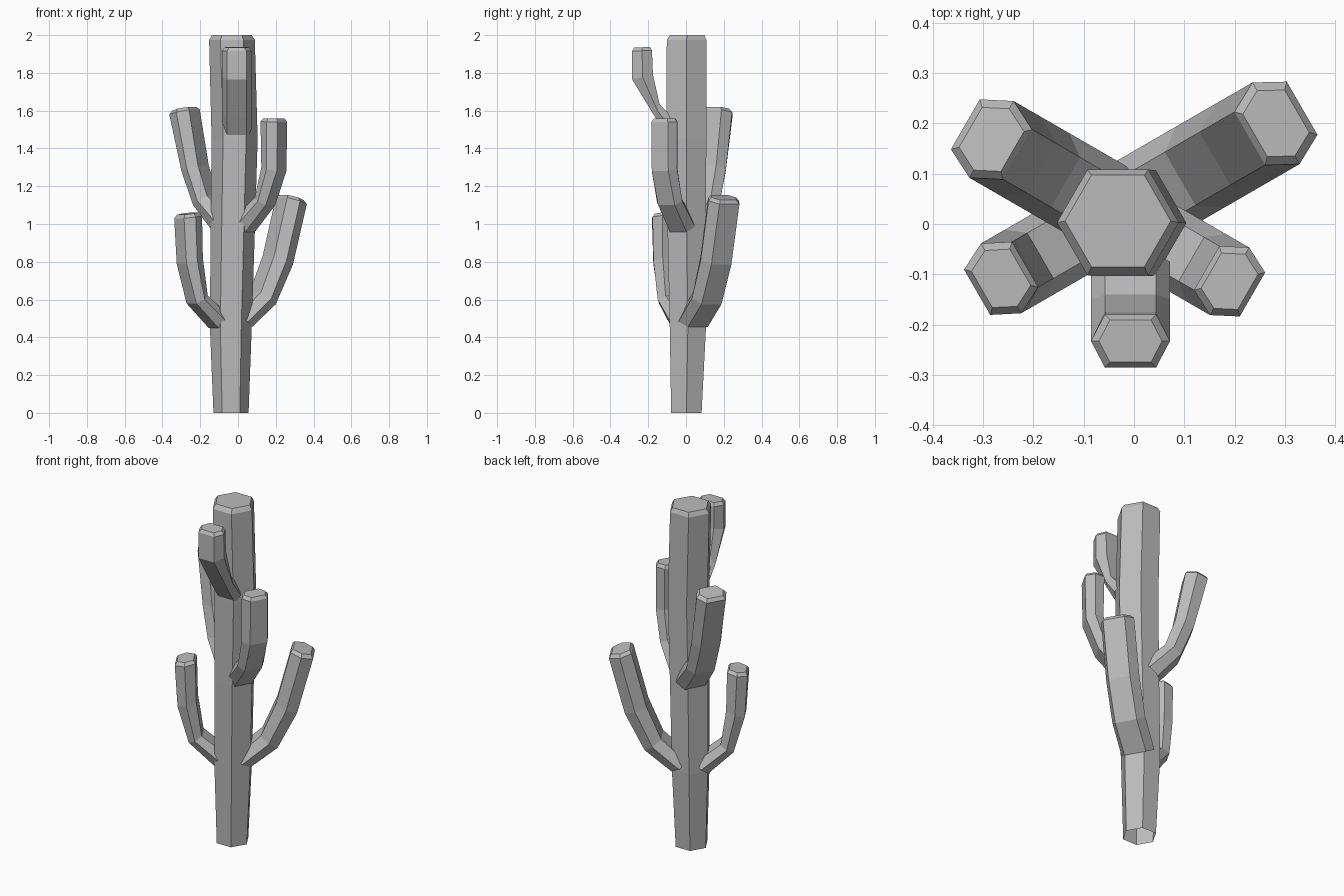
import bpy, bmesh
from math import cos, sin, radians
from mathutils import Vector

if "Cube" in bpy.data.objects:
    bpy.data.objects.remove(bpy.data.objects["Cube"], do_unlink=True)

grey = bpy.data.materials.new("plain_grey")
grey.use_nodes = True
colour = (0.5, 0.5, 0.5, 1)
grey.diffuse_color = colour
grey.node_tree.nodes["Principled BSDF"].inputs["Base Color"].default_value = colour


def loft(name, rings):
    """Skin a list of point rings, leaving the base open and closing the tip."""
    bm = bmesh.new()
    loops = [[bm.verts.new(p) for p in ring] for ring in rings]
    for low, high in zip(loops, loops[1:]):
        n = len(low)
        for i in range(n):
            j = (i + 1) % n
            bm.faces.new((low[i], low[j], high[j], high[i]))
    bm.faces.new(loops[-1])
    bmesh.ops.recalc_face_normals(bm, faces=bm.faces)
    mesh = bpy.data.meshes.new(name)
    bm.to_mesh(mesh)
    bm.free()
    mesh.materials.append(grey)
    obj = bpy.data.objects.new(name, mesh)
    bpy.context.collection.objects.link(obj)
    return obj


def hexagon(x, y, z, r):
    return [Vector((x + r * cos(radians(a)), y + r * sin(radians(a)), z))
            for a in range(0, 360, 60)]


def arm(name, tip, angle, size, profile):
    """Six-sided arm: profile lists (inner u, inner z, outer u, outer z),
    with u measured outwards from the tip centre."""
    out = Vector((cos(radians(angle)), sin(radians(angle)), 0))
    side = Vector((-out.y, out.x, 0))
    origin = Vector((tip[0], tip[1], 0))
    half, edge = 0.08 * size, 0.052 * size
    rings = []
    for iu, iz, ou, oz in profile:
        inner = origin + out * iu + Vector((0, 0, iz))
        outer = origin + out * ou + Vector((0, 0, oz))
        mid = (inner + outer) / 2
        rings.append([outer - side * edge, outer + side * edge, mid + side * half,
                      inner + side * edge, inner - side * edge, mid - side * half])
    # chamfered tip
    last = rings[-1]
    centre = sum(last, Vector()) / len(last)
    rings.append([centre + (p - centre) * 0.8 + Vector((0, 0, 0.018)) for p in last])
    return loft(name, rings)


# Trunk
loft("trunk", [hexagon(*ring) for ring in (
    (-0.037, 0.002, 0, 0.093),
    (-0.038, 0.010, 0.46, 0.111),
    (-0.028, 0.004, 0.96, 0.117),
    (-0.018, 0.002, 1.45, 0.122),
    (-0.032, 0.003, 1.975, 0.121),
    (-0.032, 0.006, 2.0, 0.105))])

# Arms, from the lowest pair up to the front one
arm("lower_right_arm", (-0.264, -0.108), 210, 1, (
    (-0.23, 0.51, -0.155, 0.45), (-0.09, 0.62, -0.02, 0.58),
    (-0.06, 0.82, 0.04, 0.79), (-0.055, 1.045, 0.055, 1.03)))
arm("lower_left_arm", (0.282, 0.2), 30, 1.17, (
    (-0.36, 0.51, -0.275, 0.455), (-0.22, 0.64, -0.13, 0.575),
    (-0.14, 0.83, -0.025, 0.785), (-0.06, 1.14, 0.06, 1.105)))
arm("middle_left_arm", (0.192, -0.115), 330, 0.97, (
    (-0.23, 1.02, -0.15, 0.955), (-0.09, 1.14, -0.023, 1.10),
    (-0.05, 1.30, 0.045, 1.28), (-0.055, 1.542, 0.05, 1.54)))
arm("middle_right_arm", (-0.283, 0.168), 150, 1.1, (
    (-0.31, 1.02, -0.21, 0.955), (-0.17, 1.15, -0.085, 1.10),
    (-0.115, 1.31, -0.014, 1.28), (-0.06, 1.605, 0.06, 1.58)))
arm("front_arm", (-0.007, -0.23), 270, 0.98, (
    (-0.17, 1.55, -0.14, 1.45), (-0.09, 1.635, -0.07, 1.56),
    (-0.055, 1.79, 0.055, 1.765), (-0.05, 1.92, 0.055, 1.915)))
